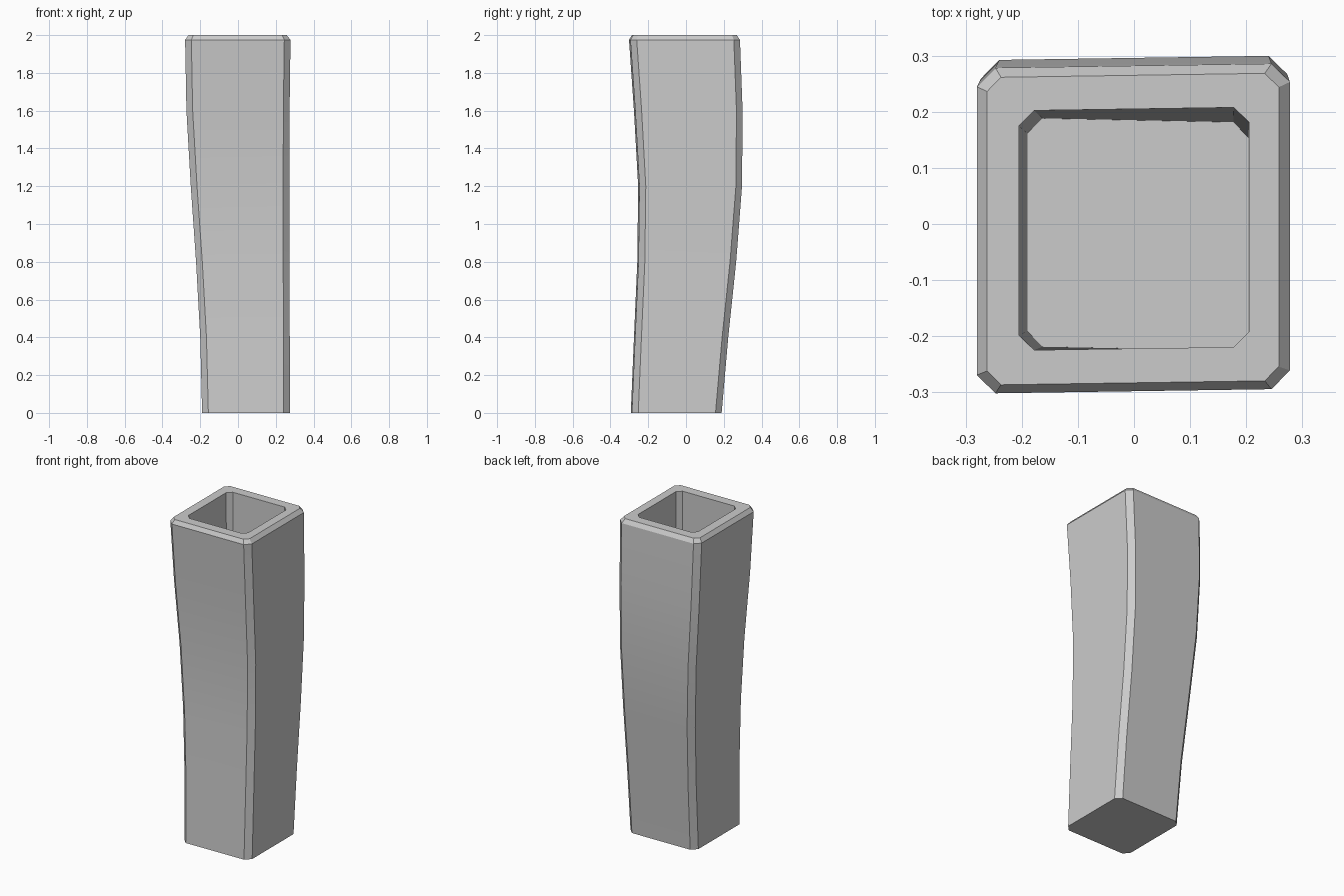
import bpy, bmesh, math

cube = bpy.data.objects.get("Cube")
if cube:
    bpy.data.objects.remove(cube, do_unlink=True)

stone = bpy.data.materials.new("grey stone")
stone.use_nodes = True
stone.diffuse_color = (0.6, 0.6, 0.6, 1)
stone.node_tree.nodes["Principled BSDF"].inputs["Base Color"].default_value = (0.6, 0.6, 0.6, 1)


def ring(bm, z, x0, x1, y0, y1, c=0.033, shear=0.015):
    """Rectangle with cut corners, slightly skewed in y."""
    pts = [(x0 + c, y0), (x1 - c, y0), (x1, y0 + c), (x1, y1 - c),
           (x1 - c, y1), (x0 + c, y1), (x0, y1 - c), (x0, y0 + c)]
    return [bm.verts.new((x, y + shear * x, z)) for x, y in pts]


def bridge(bm, a, b):
    for i in range(len(a)):
        j = (i + 1) % len(a)
        bm.faces.new((a[i], a[j], b[j], b[i]))


bm = bmesh.new()
# Curved outer wall, bevelled rim, then the hollow down to its floor
sections = [
    (0.0, -0.19, 0.275, -0.29, 0.185),
    (0.4, -0.20, 0.274, -0.273, 0.22),
    (0.8, -0.222, 0.272, -0.255, 0.262),
    (1.2, -0.25, 0.272, -0.25, 0.293),
    (1.6, -0.273, 0.273, -0.272, 0.296),
    (1.975, -0.28, 0.278, -0.298, 0.282),
    (2.0, -0.262, 0.258, -0.283, 0.265, 0.025),
    (2.0, -0.205, 0.205, -0.222, 0.205, 0.027),
    (1.1, -0.19, 0.204, -0.222, 0.185, 0.027, -0.02),
]
rings = [ring(bm, *s) for s in sections]
for a, b in zip(rings, rings[1:]):
    bridge(bm, a, b)
bm.faces.new(list(reversed(rings[0])))
bm.faces.new(rings[-1])
bmesh.ops.recalc_face_normals(bm, faces=bm.faces)

mesh = bpy.data.meshes.new("hollow_column")
bm.to_mesh(mesh)
bm.free()
mesh.materials.append(stone)
column = bpy.data.objects.new("hollow_column", mesh)
bpy.context.collection.objects.link(column)

# Smooth along the curve, crisp at the cut corners
bpy.ops.object.select_all(action='DESELECT')
column.select_set(True)
bpy.context.view_layer.objects.active = column
bpy.ops.object.shade_smooth_by_angle(angle=math.radians(25))
